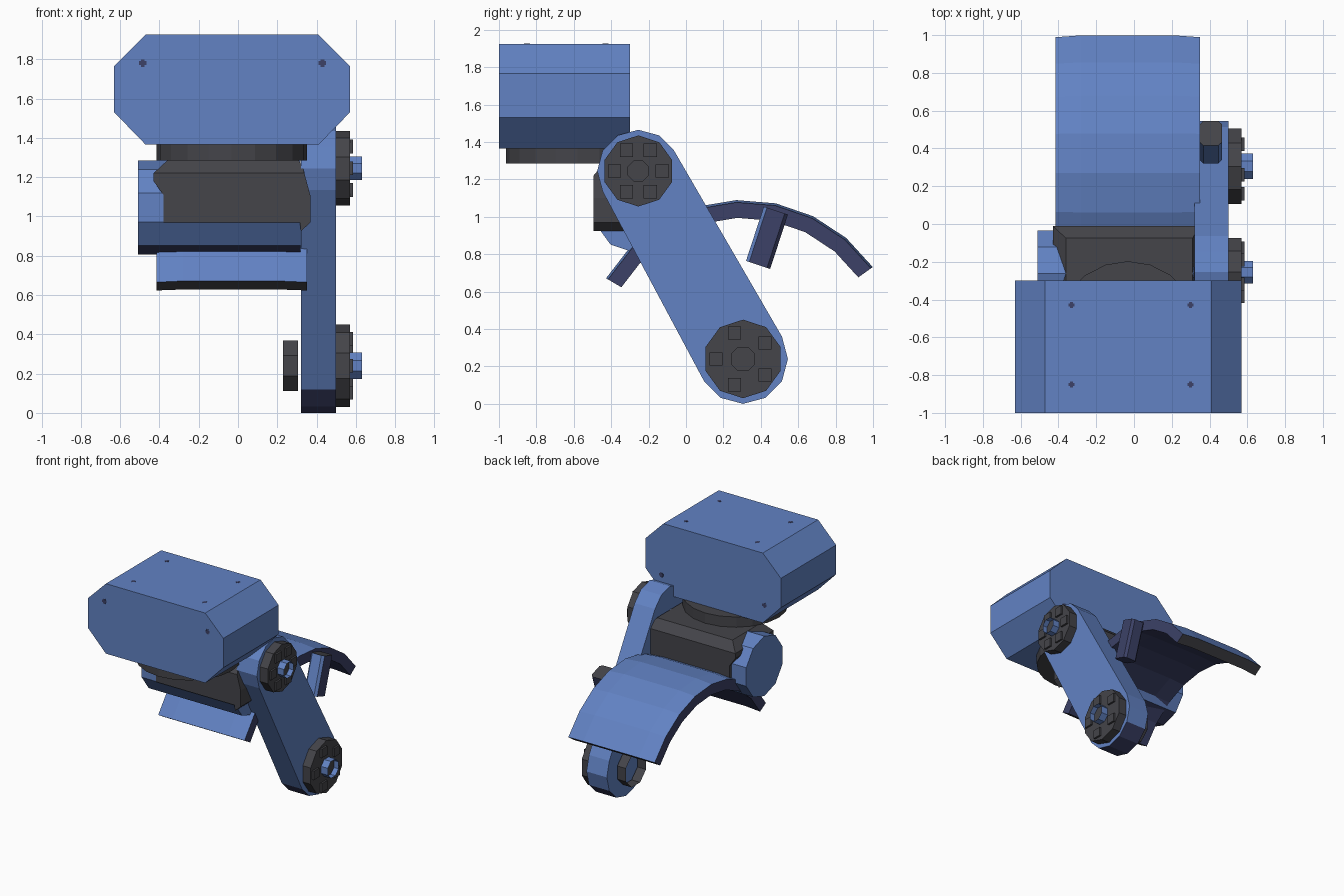
import bpy, bmesh, math
from mathutils import Vector

if "Cube" in bpy.data.objects:
    bpy.data.objects.remove(bpy.data.objects["Cube"])

def material(name, rgb):
    m = bpy.data.materials.new(name)
    m.diffuse_color = (*rgb, 1)
    m.use_nodes = True
    m.node_tree.nodes["Principled BSDF"].inputs["Base Color"].default_value = m.diffuse_color
    return m

BLUE = material("steel blue", (0.122, 0.225, 0.55))
DARK = material("dark grey", (0.058, 0.058, 0.067))
NAVY = material("dark navy", (0.045, 0.053, 0.135))

def finish(name, bm, mat, rule=None):
    """Make the object; rule(face) may pick NAVY or DARK for a face."""
    bmesh.ops.recalc_face_normals(bm, faces=bm.faces)
    bm.normal_update()
    mats = [mat] + [m for m in (BLUE, DARK, NAVY) if m != mat]
    if rule:
        for f in bm.faces:
            f.material_index = mats.index(rule(f) or mat)
    me = bpy.data.meshes.new(name)
    bm.to_mesh(me)
    bm.free()
    for m in mats if rule else mats[:1]:
        me.materials.append(m)
    ob = bpy.data.objects.new(name, me)
    bpy.context.collection.objects.link(ob)
    return ob

def place(axis, p, d):
    """Turn a 2D profile point plus depth along an axis into 3D."""
    return {"x": (d, p[0], p[1]), "y": (p[0], d, p[1]), "z": (p[0], p[1], d)}[axis]

def prism(name, pts, axis, a, b, mat, caps=True, rule=None):
    bm = bmesh.new()
    r1 = [bm.verts.new(place(axis, p, a)) for p in pts]
    r2 = [bm.verts.new(place(axis, p, b)) for p in pts]
    n = len(pts)
    for i in range(n):
        j = (i + 1) % n
        bm.faces.new((r1[i], r1[j], r2[j], r2[i]))
    if caps:
        bm.faces.new(r1)
        bm.faces.new(r2)
    return finish(name, bm, mat, rule)

def ring(c, r, n, start=0.0):
    return [(c[0] + r * math.cos(math.radians(start + 360 * i / n)),
             c[1] + r * math.sin(math.radians(start + 360 * i / n))) for i in range(n)]

def square(c, s):
    h = s / 2
    return [(c[0] - h, c[1] - h), (c[0] + h, c[1] - h), (c[0] + h, c[1] + h), (c[0] - h, c[1] + h)]

def cross(c, s, w):
    quarter = [(s, -w), (s, w), (w, w)]
    pts = []
    for k in range(4):
        for x, y in quarter:
            for _ in range(k):
                x, y = -y, x
            pts.append((c[0] + x, c[1] + y))
    return pts

TOP = (-0.255, 1.245)    # upper joint, y and z
LOW = (0.305, 0.24)      # lower joint, y and z

# Head: chamfered box
prism("head_box", [(-0.47, 1.925), (0.41, 1.925), (0.57, 1.765), (0.57, 1.53),
                   (0.41, 1.365), (-0.47, 1.365), (-0.63, 1.53), (-0.63, 1.765)],
      "y", -1.0, -0.3, BLUE)

# Small cross screws on the front, back and top of the head
for i, x in enumerate((-0.485, 0.43)):
    prism(f"front_screw_{i}", cross((x, 1.78), 0.019, 0.01), "y", -1.001, -0.995, NAVY)
    prism(f"back_screw_{i}", cross((x, 1.51), 0.019, 0.01), "y", -0.305, -0.299, NAVY)
for i, (x, y) in enumerate([(x, y) for x in (-0.33, 0.3) for y in (-0.43, -0.85)]):
    prism(f"top_screw_{i}", cross((x, y), 0.016, 0.008), "z", 1.92, 1.926, NAVY)

# Turntable under the head
prism("turntable", ring((-0.032, -0.58), 0.383, 20), "z", 1.285, 1.367, DARK)

# Shoulder block: front outline cut to the side outline
block = prism("shoulder_block", [(-0.36, 1.285), (-0.43, 1.22), (-0.43, 1.18), (-0.38, 1.11),
                                 (-0.38, 0.97), (0.315, 0.97), (0.32, 0.925), (0.37, 0.97), (0.37, 1.1),
                                 (0.33, 1.25), (0.31, 1.285)], "y", -0.6, 0.1, DARK)
side = prism("shoulder_cutter", [(-0.495, 0.92), (-0.495, 1.22), (-0.44, 1.285),
                                 (-0.075, 1.285), (-0.01, 1.22), (-0.01, 0.92)],
             "x", -0.6, 0.6, DARK)
mod = block.modifiers.new("side_outline", "BOOLEAN")
mod.operation = "INTERSECT"
mod.solver = "EXACT"
mod.object = side
bpy.context.view_layer.update()
me = bpy.data.meshes.new_from_object(block.evaluated_get(bpy.context.evaluated_depsgraph_get()))
block.modifiers.clear()
block.data = me
bpy.data.objects.remove(side)

# Ten-sided drum below the shoulder, navy underneath
prism("shoulder_drum", ring((-0.262, 1.045), 0.24, 10, 18), "x", -0.51, 0.318, BLUE,
      rule=lambda f: NAVY if f.normal.z < -0.75 else None)

# Swing arm: two round ends joined by tangent sides, navy at the foot
bm = bmesh.new()
for x in (0.32, 0.5):
    for p in ring(TOP, 0.22, 12) + ring(LOW, 0.24, 12):
        bm.verts.new((x, *p))
hull = bmesh.ops.convex_hull(bm, input=bm.verts)
bmesh.ops.delete(bm, geom=list({v for v in hull["geom_interior"] if isinstance(v, bmesh.types.BMVert)}),
                 context="VERTS")
bmesh.ops.dissolve_limit(bm, angle_limit=0.02, verts=bm.verts, edges=bm.edges)
finish("swing_arm", bm, BLUE, lambda f: NAVY if f.normal.z < -0.6 else None)

# Hub discs with square bolt heads, a seat and an open axle tube
for name, c, r, count, br, tube in (("upper", TOP, 0.19, 6, 0.128, 0.065),
                                    ("lower", LOW, 0.21, 5, 0.145, 0.073)):
    prism(f"{name}_hub", ring(c, r, 10, 90), "x", 0.49, 0.57, DARK)
    for i, p in enumerate(ring(c, br, count, 180)):
        prism(f"{name}_bolt_{i}", square(p, 0.07), "x", 0.56, 0.585, DARK)
    prism(f"{name}_seat", ring(c, tube - 0.003, 8, 22.5), "x", 0.565, 0.59, DARK)
    prism(f"{name}_axle", ring(c, tube, 8, 22.5), "x", 0.565, 0.63, BLUE, caps=False)

# Open collar inside the lower joint
prism("inner_collar", ring(LOW, 0.138, 8, 22.5), "x", 0.23, 0.306, DARK, caps=False)

# Fender: slightly crowned section swept around the lower joint
section = [(-0.415, 0.838), (-0.28, 0.85), (0.21, 0.85), (0.35, 0.838),
           (0.35, 0.755), (0.21, 0.765), (-0.28, 0.765), (-0.415, 0.755)]
bm = bmesh.new()
rows = []
for i in range(9):
    a = math.radians(35.3 + i * 114.2 / 8)
    rows.append([bm.verts.new((x, LOW[0] + r * math.cos(a), LOW[1] + r * math.sin(a)))
                 for x, r in section])
for p, q in zip(rows, rows[1:]):
    for i in range(8):
        j = (i + 1) % 8
        bm.faces.new((p[i], p[j], q[j], q[i]))
for end in (rows[0], rows[-1]):
    for i in range(3):
        bm.faces.new((end[i], end[i + 1], end[6 - i], end[7 - i]))

def fender_rule(f):
    """Blue outside, navy inside and along the rims, grey at both ends."""
    out = f.calc_center_median() - Vector((0, *LOW))
    out.x = 0
    facing = f.normal.dot(out.normalized())
    if facing > 0.5:
        return BLUE
    return DARK if abs(f.normal.x) < 0.5 and facing > -0.5 else NAVY

finish("fender", bm, BLUE, fender_rule)

# Slanted hanger at the fender edge: blue front, grey top, navy elsewhere
axis = Vector((0, 0.31, 0.95)).normalized()
across = Vector((0, axis.z, -axis.y))
mid = Vector((0.407, 0.433, 0.888))
outline = [(-0.058, -0.05), (-0.04, -0.068), (0.04, -0.068), (0.058, -0.05),
           (0.058, 0.05), (0.04, 0.068), (-0.04, 0.068), (-0.058, 0.05)]
bm = bmesh.new()
ends = [[bm.verts.new(mid + axis * s + across * v + Vector((u, 0, 0))) for u, v in outline]
        for s in (-0.153, 0.153)]
for i in range(8):
    j = (i + 1) % 8
    bm.faces.new((ends[0][i], ends[0][j], ends[1][j], ends[1][i]))
for e in ends:
    bm.faces.new(e)
finish("fender_hanger", bm, NAVY, lambda f: BLUE if f.normal.dot(across) < -0.3
       else DARK if f.normal.dot(axis) > 0.5 else None)
